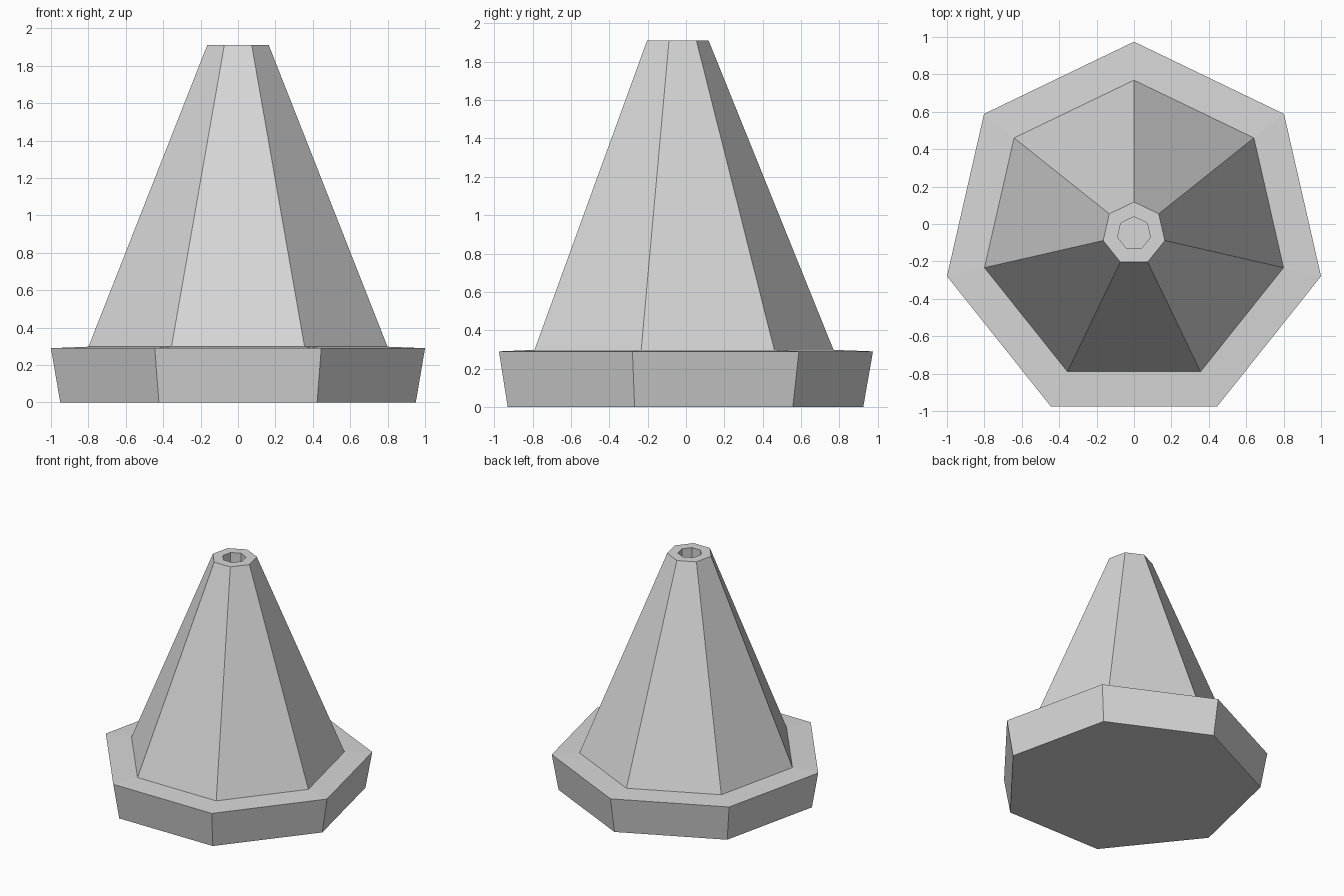
import bpy
import bmesh
from math import sin, cos, tau

if "Cube" in bpy.data.objects:
    bpy.data.objects.remove(bpy.data.objects["Cube"], do_unlink=True)

SIDES = 7
CENTRE_Y = -0.051

grey = bpy.data.materials.new("light grey")
grey.use_nodes = True
colour = (0.68, 0.68, 0.68, 1)
grey.diffuse_color = colour
grey.node_tree.nodes["Principled BSDF"].inputs["Base Color"].default_value = colour


def heptagon_stack(name, profile):
    """Join seven-sided rings (radius, height) and cap both ends."""
    bm = bmesh.new()
    rings = [[bm.verts.new((r * sin(tau * i / SIDES),
                            CENTRE_Y + r * cos(tau * i / SIDES), z))
              for i in range(SIDES)] for r, z in profile]
    for low, high in zip(rings, rings[1:]):
        for i in range(SIDES):
            j = (i + 1) % SIDES
            bm.faces.new((low[i], low[j], high[j], high[i]))
    bm.faces.new(rings[0])
    bm.faces.new(rings[-1])
    bmesh.ops.recalc_face_normals(bm, faces=bm.faces)
    mesh = bpy.data.meshes.new(name)
    bm.to_mesh(mesh)
    bm.free()
    mesh.materials.append(grey)
    obj = bpy.data.objects.new(name, mesh)
    bpy.context.collection.objects.link(obj)
    return obj


# Flared foot, slightly raised cone body and a socket sunk into the tip
heptagon_stack("cone_with_base", [
    (0.975, 0), (1.0257, 0.29), (0.82, 0.298),
    (0.169, 1.91), (0.09, 1.91), (0.09, 1.6),
])
